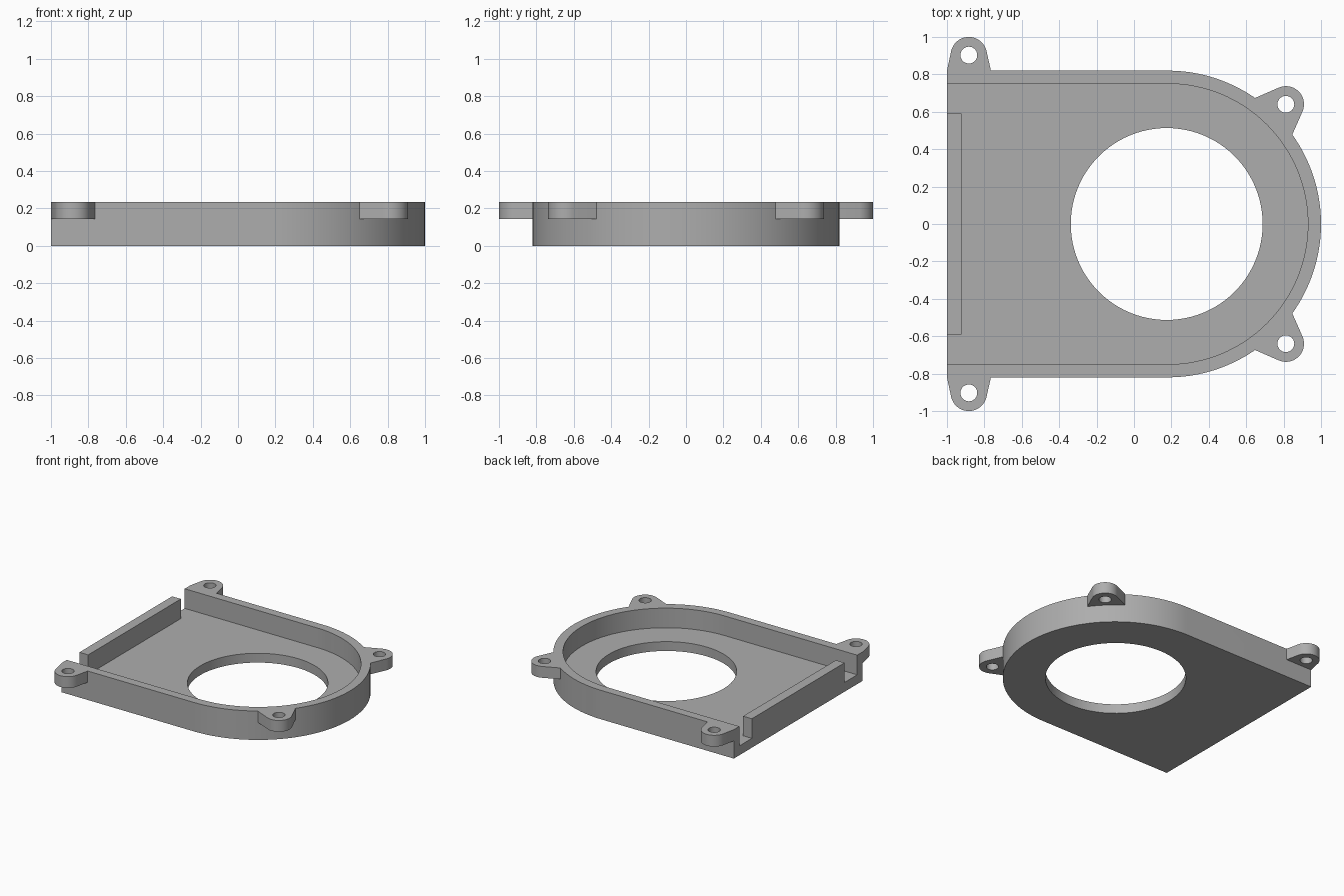
import bpy, bmesh, math
from mathutils import Vector
from mathutils.geometry import convex_hull_2d

if "Cube" in bpy.data.objects:
    bpy.data.objects.remove(bpy.data.objects["Cube"])

TOP, FLOOR, EAR_Z = 0.233, 0.075, 0.142   # rim top, plate thickness, ear underside
CX, R_OUT, R_IN, R_HOLE = 0.18, 0.82, 0.75, 0.513

grey = bpy.data.materials.new("grey")
grey.diffuse_color = (0.42, 0.42, 0.42, 1)
grey.use_nodes = True
grey.node_tree.nodes["Principled BSDF"].inputs["Base Color"].default_value = grey.diffuse_color


def circle(x, y, r, n):
    return [(x + r * math.cos(2 * math.pi * i / n), y + r * math.sin(2 * math.pi * i / n)) for i in range(n)]


def d_shape(r, left, n=64):
    """Straight-sided outline closed by a half circle on the right."""
    arc = [(CX + r * math.sin(math.pi * i / n), -r * math.cos(math.pi * i / n)) for i in range(n + 1)]
    return [(left, -r)] + arc + [(left, r)]


def rect(x0, x1, y0, y1):
    return [(x0, y0), (x1, y0), (x1, y1), (x0, y1)]


def prism(name, pts, z0, z1):
    bm = bmesh.new()
    face = bm.faces.new([bm.verts.new((x, y, z0)) for x, y in pts])
    ext = bmesh.ops.extrude_face_region(bm, geom=[face])
    for v in ext["geom"]:
        if isinstance(v, bmesh.types.BMVert):
            v.co.z = z1
    bmesh.ops.recalc_face_normals(bm, faces=bm.faces)
    mesh = bpy.data.meshes.new(name)
    bm.to_mesh(mesh)
    bm.free()
    mesh.materials.append(grey)
    ob = bpy.data.objects.new(name, mesh)
    bpy.context.collection.objects.link(ob)
    return ob


def combine(target, tool, operation):
    mod = target.modifiers.new("bool", "BOOLEAN")
    mod.operation, mod.solver, mod.object = operation, "EXACT", tool
    bpy.context.view_layer.objects.active = target
    bpy.ops.object.modifier_apply(modifier=mod.name)
    bpy.data.objects.remove(tool)


# Tray: outer body, open-ended pocket, round opening
body = prism("housing_tray", d_shape(R_OUT, -1.0), 0, TOP)
combine(body, prism("pocket", d_shape(R_IN, -1.1), FLOOR, TOP + 0.1), "DIFFERENCE")
combine(body, prism("opening", circle(CX - 0.005, 0, R_HOLE, 96), -0.1, TOP), "DIFFERENCE")

# Low end wall with a gap at each side
combine(body, prism("end_wall", rect(-1.0, -0.922, -0.59, 0.59), FLOOR - 0.03, TOP), "UNION")

# Screw ears: centre followed by the points where the ear meets the rim
ears = [
    ((-0.883, 0.903), [(-1.0, 0.82), (-0.765, 0.82), (-1.0, 0.79), (-0.765, 0.79)]),
    ((0.812, 0.64), [(0.65, 0.675), (0.845, 0.475), (0.636, 0.655), (0.825, 0.461)]),
]
for side in (1, -1):
    for (x, y), base in ears:
        pts = [Vector(p) for p in circle(x, y, 0.097, 48) + base]
        outline = [(pts[i].x, side * pts[i].y) for i in convex_hull_2d(pts)]
        combine(body, prism("ear", outline, EAR_Z, TOP), "UNION")
        combine(body, prism("screw_hole", circle(x, side * y, 0.045, 32), EAR_Z - 0.05, TOP + 0.1), "DIFFERENCE")

# Smooth curved walls, keep edges sharp
bpy.ops.object.select_all(action="DESELECT")
body.select_set(True)
bpy.context.view_layer.objects.active = body
bpy.ops.object.shade_smooth_by_angle(angle=math.radians(20))
